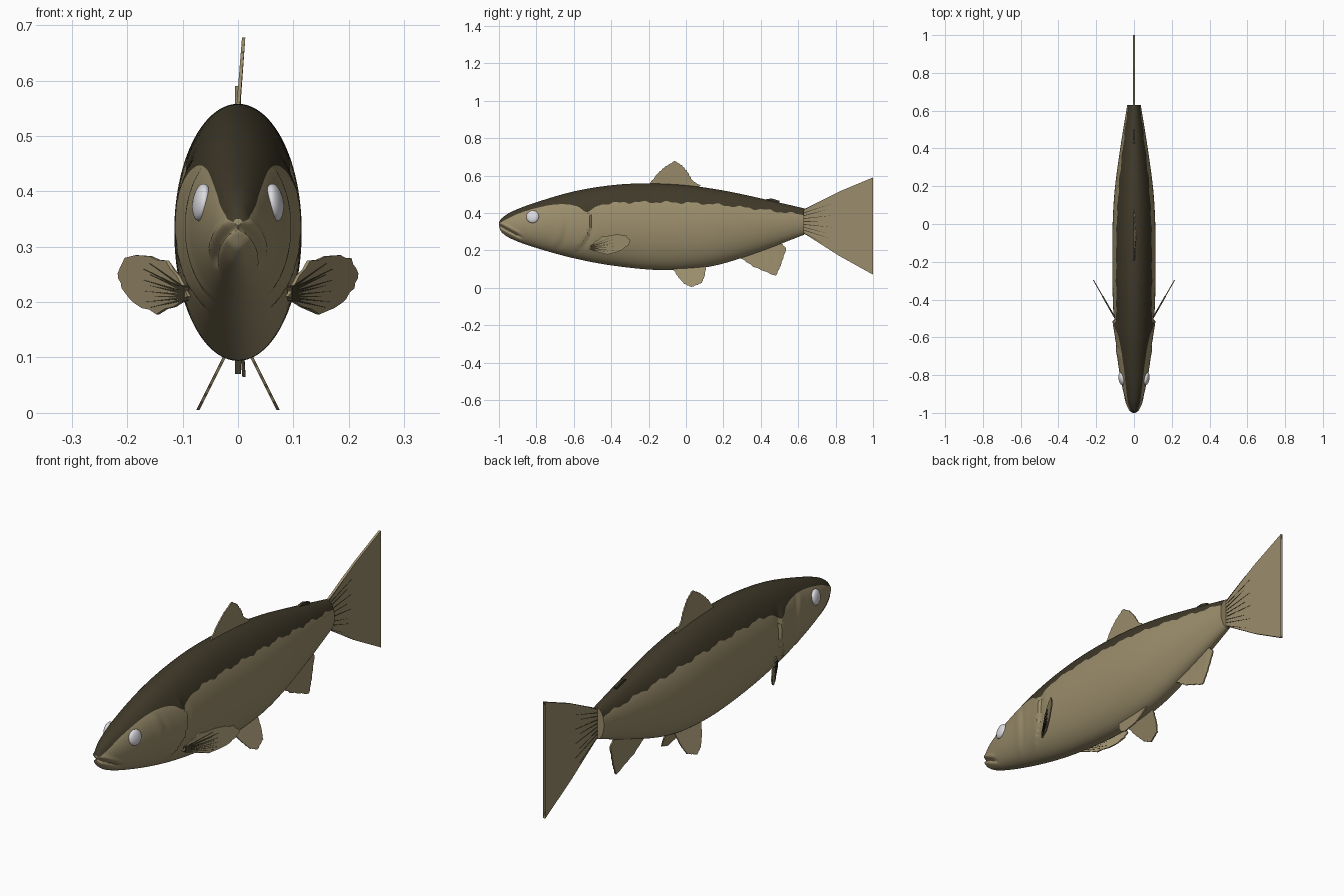
import bpy, bmesh, math
from mathutils import Vector

cube = bpy.data.objects.get("Cube")
if cube:
    bpy.data.objects.remove(cube, do_unlink=True)


def material(name, rgb, rough=0.6):
    m = bpy.data.materials.new(name)
    m.use_nodes = True
    m.diffuse_color = (*rgb, 1)
    bsdf = m.node_tree.nodes["Principled BSDF"]
    bsdf.inputs["Base Color"].default_value = (*rgb, 1)
    bsdf.inputs["Roughness"].default_value = rough
    return m


TAN = material("tan flank", (0.33, 0.27, 0.15))
DARK = material("dark olive back", (0.050, 0.041, 0.022))
WHITE = material("pale eye", (0.72, 0.72, 0.76), 0.3)


def make_object(name, bm, mats, smooth=True):
    bmesh.ops.recalc_face_normals(bm, faces=bm.faces)
    mesh = bpy.data.meshes.new(name)
    bm.to_mesh(mesh)
    bm.free()
    for m in mats:
        mesh.materials.append(m)
    obj = bpy.data.objects.new(name, mesh)
    bpy.context.collection.objects.link(obj)
    if smooth:
        bpy.ops.object.select_all(action='DESELECT')
        obj.select_set(True)
        bpy.context.view_layer.objects.active = obj
        bpy.ops.object.shade_smooth_by_angle(angle=math.radians(40))
    return obj


def curve_at(points, y):
    """Smooth interpolation through (y, value) points."""
    n = len(points)

    def slope(i):
        a, b = points[max(i - 1, 0)], points[min(i + 1, n - 1)]
        return (b[1] - a[1]) / (b[0] - a[0])
    for i in range(n - 1):
        (y0, v0), (y1, v1) = points[i], points[i + 1]
        if y <= y1 or i == n - 2:
            d = y1 - y0
            t = min(max((y - y0) / d, 0), 1)
            return ((1 + 2 * t) * (1 - t) ** 2 * v0 + t * (1 - t) ** 2 * d * slope(i)
                    + t * t * (3 - 2 * t) * v1 + t * t * (t - 1) * d * slope(i + 1))


# Body outlines along the length
TOP = [(-1, .35), (-.985, .372), (-.93, .408), (-.8, .457), (-.6, .515), (-.4, .548), (-.22, .558),
       (0, .548), (.2, .52), (.4, .478), (.63, .425)]
BOTTOM = [(-1, .325), (-.985, .296), (-.93, .26), (-.8, .213), (-.6, .158), (-.4, .12), (-.15, .095),
          (.05, .102), (.2, .13), (.4, .195), (.63, .283)]
WIDTH = [(-1, .008), (-.985, .022), (-.93, .045), (-.8, .075), (-.6, .1), (-.4, .112), (-.15, .115),
         (.05, .111), (.2, .1), (.4, .073), (.63, .036)]
EDGE = [(-1, .345), (-.9, .395), (-.76, .436), (-.66, .447), (-.58, .435), (-.53, .405), (-.48, .435),
        (-.4, .452), (-.2, .458), (.1, .45), (.35, .425), (.63, .39)]


def bump(d, width):
    return math.exp(-(d / width) ** 2)


def surface_relief(y, z):
    """Gill cover step, cheek ridge and mouth crease."""
    r = 0
    if .18 < z < .46:
        fade = min(1, (z - .18) / .05, (.46 - z) / .04)
        gap = y - (-.51 - 3.2 * (z - .35) ** 2)
        r += fade * (.007 * bump(gap, .06) if gap < 0 else -.004 * bump(gap - .012, .015))
        gap = y - (-.67 - 3 * (z - .33) ** 2)
        r += fade * (.003 * bump(gap, .025) - .003 * bump(gap - .03, .015))
    if y < -.87:
        lip = .335 - .55 * (y + 1)
        fade = min(1, (-.87 - y) / .03)
        r += fade * (.005 * bump(abs(z - lip) - .017, .009) - .010 * bump(z - lip, .007))
    return r


def build_body():
    bm = bmesh.new()
    stations, back, side = 150, 12, 44
    rings = []
    for i in range(stations + 1):
        y = -1 + 1.63 * (i / stations) ** 1.3
        top, low, w = (curve_at(c, y) for c in (TOP, BOTTOM, WIDTH))
        mid, h = (top + low) / 2, (top - low) / 2
        wave = .005 * math.sin(y * 47) + .003 * math.sin(y * 113 + 1)
        edge = curve_at(EDGE, y) + (wave if y > -.45 else 0)
        split = math.acos(max(-.9, min(.9, (edge - mid) / h)))
        angles = [split * k / back for k in range(back)]
        angles += [split + (math.pi - split) * k / side for k in range(side + 1)]
        half = []
        for a in angles:
            z = mid + h * math.cos(a)
            x = w * math.sin(a)
            if 0 < a < math.pi - .01:
                x = max(.001, x + surface_relief(y, z) * math.sin(a))
            half.append((x, y, z))
        full = half + [(-x, yy, z) for x, yy, z in reversed(half[1:-1])]
        rings.append([bm.verts.new(p) for p in full])
    n = len(rings[0])
    for a, b in zip(rings, rings[1:]):
        for k in range(n):
            f = bm.faces.new((a[k], a[(k + 1) % n], b[(k + 1) % n], b[k]))
            f.material_index = 1 if k < back or k >= n - back else 0
    bm.faces.new(rings[0])
    bm.faces.new(rings[-1])
    make_object("body", bm, [TAN, DARK])


def ragged(outline, size, steps=5):
    """Subdivide an outline and give it a slightly torn edge."""
    out = []
    for i, p in enumerate(outline):
        q = outline[(i + 1) % len(outline)]
        d = Vector((q[0] - p[0], q[1] - p[1]))
        nrm = Vector((d.y, -d.x)).normalized()
        for k in range(steps):
            off = size * ((i * steps + k) % 2)
            out.append((p[0] + d.x * k / steps + nrm.x * off, p[1] + d.y * k / steps + nrm.y * off))
    return out


def plate(name, outline, x_of, mat, thick=.006):
    """Thin fin: side outline in (y, z), with x given by a rule."""
    bm = bmesh.new()
    layers = [[bm.verts.new((x_of(y, z) + s * thick / 2, y, z)) for y, z in outline] for s in (-1, 1)]
    for layer in layers:
        bm.faces.new(layer)
    n = len(outline)
    for k in range(n):
        bm.faces.new((layers[0][k], layers[0][(k + 1) % n], layers[1][(k + 1) % n], layers[1][k]))
    bmesh.ops.triangulate(bm, faces=[f for f in bm.faces if len(f.verts) > 4])
    return make_object(name, bm, [mat], smooth=False)


def rays(name, starts, ends, x_of, width, thick):
    """Dark tapering streaks running out from a fin root."""
    for i, ((y0, z0), (y1, z1)) in enumerate(zip(starts, ends)):
        plate(f"{name}_{i + 1}", [(y0, z0 - width), (y1, z1), (y0, z0 + width)], x_of, DARK, thick)


build_body()

# Tail with a concave trailing edge
trail = [(1 - .075 * math.sin(math.pi * k / 12) ** .8, .59 - .52 * k / 12) for k in range(13)]
plate("tail_fin", [(.615, .29), (.615, .42), (.64, .425), (.82, .515)] + trail + [(.82, .17), (.64, .285)],
      lambda y, z: 0, TAN, .01)
fan = [k / 8 for k in range(9)]
rays("tail_ray", [(.632, .292 + .125 * t) for t in fan],
     [(.76 + .03 * (i % 2), .225 + .26 * t) for i, t in enumerate(fan)], lambda y, z: 0, .0022, .0125)

# Fins on the centre line
plate("dorsal_fin", ragged([(-.21, .54), (-.15, .615), (-.11, .65), (-.06, .68), (-.02, .655),
                            (.01, .62), (.035, .575), (.08, .545), (.05, .53)], .003),
      lambda y, z: max(0, (z - .55) * .08), TAN)
plate("adipose_fin", [(.41, .465), (.435, .475), (.46, .477), (.5, .465), (.495, .44), (.42, .44)],
      lambda y, z: 0, DARK, .012)
plate("anal_fin", ragged([(.28, .17), (.36, .115), (.48, .065), (.505, .12), (.535, .21), (.5, .245)], .003),
      lambda y, z: max(0, (.2 - z) * .08), TAN)

# Paired fins and eyes
for side, s in (("left", 1), ("right", -1)):
    plate(f"{side}_pelvic_fin", ragged([(-.08, .115), (-.045, .06), (-.01, .02), (.03, .003), (.085, .025),
                                        (.1, .06), (.11, .12)], -.002),
          lambda y, z: s * (.025 + (.1 - z) * .5), TAN)

    def pectoral_x(y, z):
        return s * (.099 + (y + .5) * .57)
    plate(f"{side}_pectoral_fin", ragged([(-.52, .21), (-.5, .235), (-.45, .275), (-.37, .287), (-.32, .28),
                                          (-.295, .25), (-.31, .225), (-.35, .195), (-.42, .178), (-.5, .198)],
                                         .003, 3), pectoral_x, TAN)
    rays(f"{side}_pectoral_ray", [(-.51, .205 + .02 * t) for t in fan],
         [(-.40 + .02 * (i % 2), .19 + .08 * t) for i, t in enumerate(fan)], pectoral_x, .0022, .009)

    bm = bmesh.new()
    bmesh.ops.create_uvsphere(bm, u_segments=24, v_segments=16, radius=.034)
    eye = make_object(f"{side}_eye", bm, [WHITE])
    eye.scale = (.45, 1, 1)
    eye.rotation_euler = (0, -s * .15, -s * .18)
    eye.location = (s * .066, -.82, .38)
